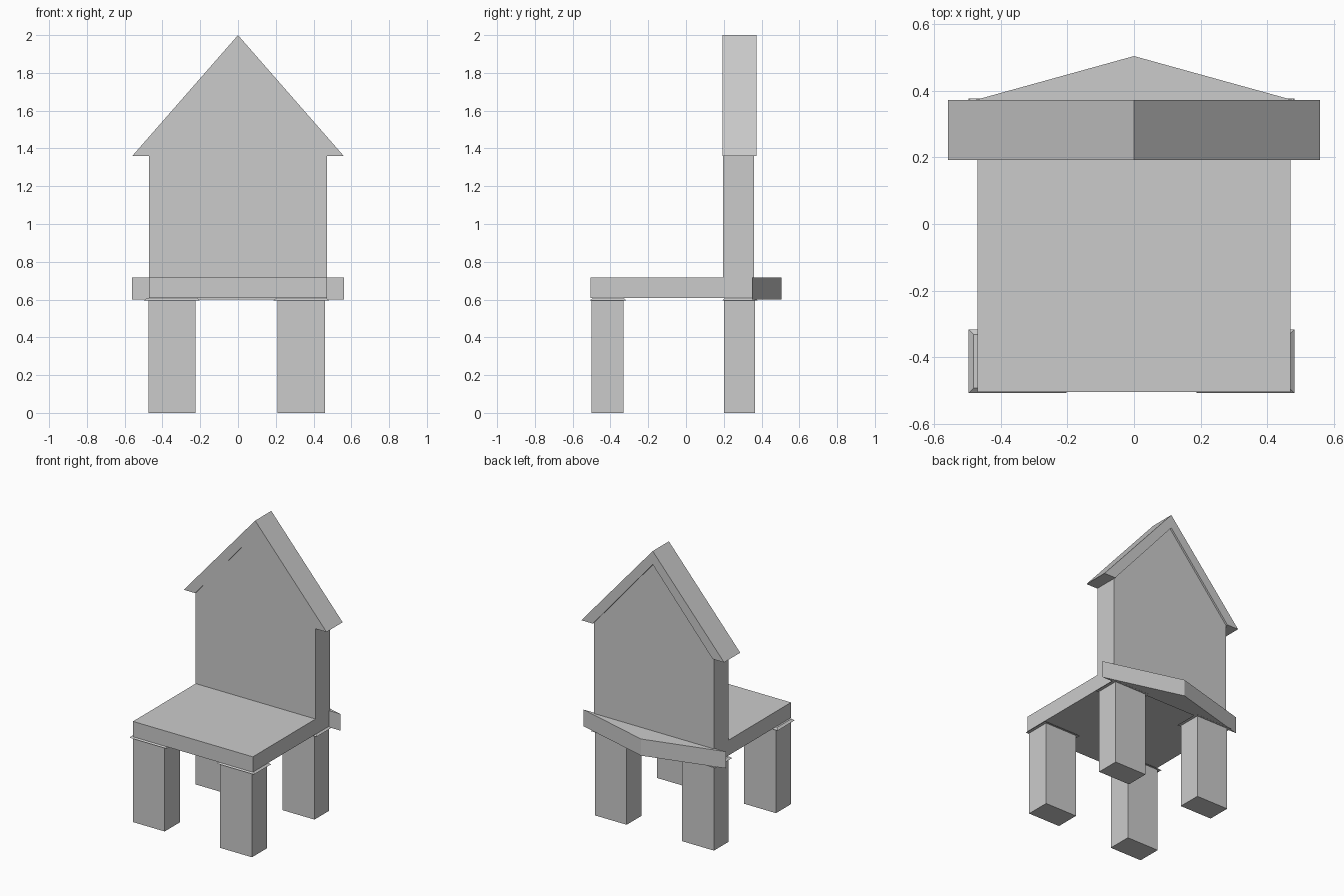
import bpy
import bmesh

default = bpy.data.objects.get("Cube")
if default:
    bpy.data.objects.remove(default, do_unlink=True)

grey = bpy.data.materials.new("plain grey")
grey.use_nodes = True
colour = (0.6, 0.6, 0.6, 1)
grey.diffuse_color = colour
grey.node_tree.nodes["Principled BSDF"].inputs["Base Color"].default_value = colour


def finish(name, bm):
    bmesh.ops.recalc_face_normals(bm, faces=bm.faces)
    mesh = bpy.data.meshes.new(name)
    bm.to_mesh(mesh)
    bm.free()
    mesh.materials.append(grey)
    obj = bpy.data.objects.new(name, mesh)
    bpy.context.collection.objects.link(obj)
    return obj


def prism(name, points, shift):
    """Extrude a closed flat outline along a vector."""
    bm = bmesh.new()
    face = bm.faces.new([bm.verts.new(p) for p in points])
    new = bmesh.ops.extrude_face_region(bm, geom=[face])["geom"]
    moved = [v for v in new if isinstance(v, bmesh.types.BMVert)]
    bmesh.ops.translate(bm, verts=moved, vec=shift)
    return finish(name, bm)


def box(name, x0, x1, y0, y1, z0, z1, top_inset=0):
    """Box whose top may be drawn in to make a shallow taper."""
    bm = bmesh.new()
    bmesh.ops.create_cube(bm, size=1)
    cx, cy = (x0 + x1) / 2, (y0 + y1) / 2
    for v in bm.verts:
        inset = top_inset if v.co.z > 0 else 0
        v.co.x = cx + v.co.x * (x1 - x0 - 2 * inset)
        v.co.y = cy + v.co.y * (y1 - y0 - 2 * inset)
        v.co.z = z1 if v.co.z > 0 else z0
    return finish(name, bm)


# Seat slab
box("seat", -0.47, 0.47, -0.505, 0.35, 0.608, 0.717)

# Gabled backrest
gable = [(-0.47, 0.717), (0.47, 0.717), (0.47, 1.36), (0, 1.905), (-0.47, 1.36)]
prism("backrest", [(x, 0.197, z) for x, z in gable], (0, 0.163, 0))

# Chevron roof trim over the backrest
roof = [(-0.56, 1.36), (-0.47, 1.36), (0, 1.905), (0.47, 1.36), (0.56, 1.36), (0, 2)]
prism("roof_trim", [(x, 0.192, z) for x, z in roof], (0, 0.181, 0))

# Shallow triangular ledge behind the seat
ledge = [(-0.56, 0.35), (0.56, 0.35), (0, 0.505)]
prism("rear_ledge", [(x, y, 0.6) for x, y in ledge], (0, 0, 0.118))

# Legs, each with a thin flared cap under the seat
for side, x0, x1 in (("right", -0.475, -0.225), ("left", 0.21, 0.46)):
    for end, y0, y1 in (("front", -0.5, -0.33), ("back", 0.2, 0.365)):
        box(f"{end}_{side}_leg", x0, x1, y0, y1, 0, 0.6)
        box(f"{end}_{side}_leg_cap", x0 - 0.022, x1 + 0.022,
            y0 - 0.008, y1 + 0.013, 0.596, 0.609, top_inset=0.015)
